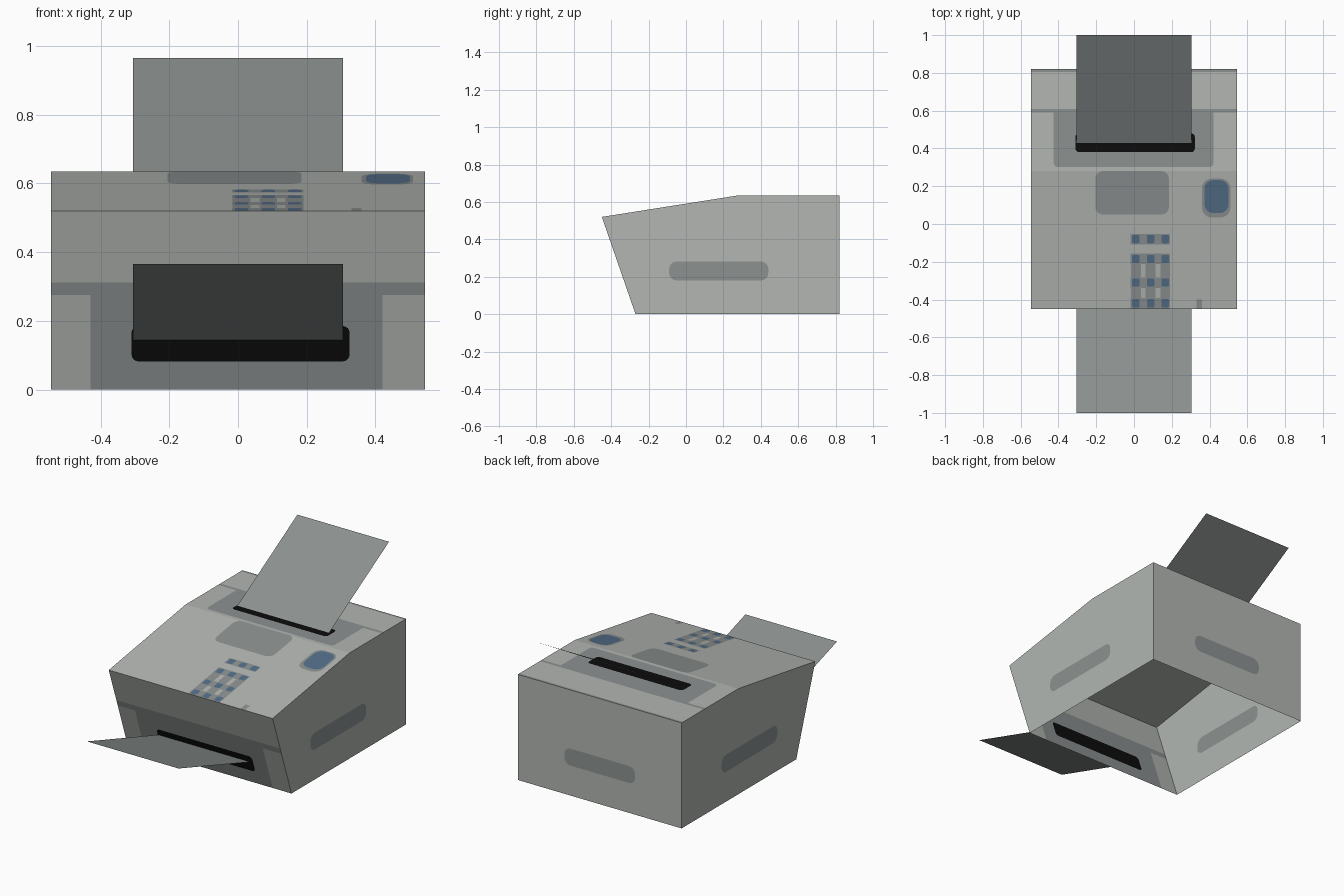
import bpy, bmesh, math
from mathutils import Vector
from mathutils.geometry import delaunay_2d_cdt

if "Cube" in bpy.data.objects:
    bpy.data.objects.remove(bpy.data.objects["Cube"])


def material(name, rgb):
    m = bpy.data.materials.new(name)
    lin = [((c / 255 + 0.055) / 1.055) ** 2.4 if c > 10 else c / 255 / 12.92 for c in rgb]
    m.diffuse_color = (*lin, 1)
    m.use_nodes = True
    m.node_tree.nodes["Principled BSDF"].inputs["Base Color"].default_value = m.diffuse_color
    return m


LIGHT, GREY, BLUE, BLACK = range(4)
mats = [material("casing_light_grey", (178, 182, 177)),
        material("panel_mid_grey", (140, 146, 145)),
        material("button_blue", (84, 110, 137)),
        material("slot_black", (12, 12, 12))]

# Main dimensions
W = 0.545
FRONT_FOOT, NOSE, NOSE_Z = -0.27, -0.45, 0.52
CREST, BACK, TOP = 0.28, 0.82, 0.635


def rect(x0, y0, x1, y1, r=0.0):
    """Rectangle outline, counter-clockwise, with optional rounded corners."""
    if r == 0:
        return [(x0, y0), (x1, y0), (x1, y1), (x0, y1)]
    pts = []
    for i, (cx, cy) in enumerate([(x1 - r, y1 - r), (x0 + r, y1 - r),
                                  (x0 + r, y0 + r), (x1 - r, y0 + r)]):
        for k in range(5):
            a = math.pi / 2 * (i + k / 4)
            pts.append((cx + r * math.cos(a), cy + r * math.sin(a)))
    return pts


def add_panel(bm, outline, details, place, flip=False):
    """Flat panel with painted shapes cut into it; later shapes lie on top."""
    polys, colours = [outline], [LIGHT]
    for poly, colour in details:
        polys.append(poly)
        colours.append(colour)
    coords, loops = [], []
    for poly in polys:
        loops.append(list(range(len(coords), len(coords) + len(poly))))
        coords += [Vector(p) for p in poly]
    out = delaunay_2d_cdt(coords, [], loops, 1, 1e-5, True)
    verts = [bm.verts.new(place(*p)) for p in out[0]]
    for tri, owners in zip(out[2], out[5]):
        order = list(reversed(tri)) if flip else tri
        f = bm.faces.new([verts[i] for i in order])
        f.material_index = colours[max(owners)] if owners else LIGHT


def finish(name, bm):
    me = bpy.data.meshes.new(name)
    bm.to_mesh(me)
    bm.free()
    for m in mats:
        me.materials.append(m)
    ob = bpy.data.objects.new(name, me)
    bpy.context.collection.objects.link(ob)
    return ob


body = bmesh.new()

# Front: sloping panel with recess and paper exit slot
front_y = lambda z: FRONT_FOOT + (NOSE - FRONT_FOOT) * z / NOSE_Z
add_panel(body, rect(-W, 0, W, NOSE_Z), [
    (rect(-W, 0.275, W, 0.312), GREY),
    (rect(-0.43, 0, 0.42, 0.312), GREY),
    (rect(-0.31, 0.082, 0.325, 0.185, 0.02), BLACK),
], lambda x, z: (x, front_y(z), z))

# Sloping control deck: display, round button, keypad
cols, rows = (0.01, 0.088, 0.165), (-0.08, -0.185, -0.31, -0.42)
deck = [(rect(-0.205, 0.05, 0.185, CREST, 0.04), GREY),
        (rect(0.36, 0.035, 0.51, 0.24, 0.05), GREY),
        (rect(0.373, 0.058, 0.50, 0.232, 0.045), BLUE),
        (rect(0.33, NOSE, 0.36, -0.40), GREY)]
deck += [(rect(-0.018, y - 0.028, 0.19, y + 0.028), GREY) for y in rows]
deck += [(rect(x - 0.026, NOSE, x + 0.026, -0.16), GREY) for x in cols]
deck += [(rect(x - 0.02, y - 0.022, x + 0.02, y + 0.022, 0.008), BLUE)
         for x in cols for y in rows]
deck_z = lambda y: NOSE_Z + (TOP - NOSE_Z) * (y - NOSE) / (CREST - NOSE)
add_panel(body, rect(-W, NOSE, W, CREST), deck, lambda x, y: (x, y, deck_z(y)))

# Flat rear top with recess and paper feed slot
add_panel(body, rect(-W, CREST, W, BACK), [
    (rect(-W, 0.59, W, 0.61), GREY),
    (rect(-0.425, 0.302, 0.42, 0.61, 0.02), GREY),
    (rect(-0.31, 0.38, 0.322, 0.48, 0.02), BLACK),
    (rect(-W, 0.805, W, BACK), GREY),
], lambda x, y: (x, y, TOP))

# Both sides with grip panels
profile = [(FRONT_FOOT, 0), (BACK, 0), (BACK, TOP), (CREST, TOP), (NOSE, NOSE_Z)]
for s in (1, -1):
    add_panel(body, profile, [(rect(-0.09, 0.18, 0.44, 0.282, 0.04), GREY)],
              lambda y, z, s=s: (s * W, y, z), flip=s < 0)

# Back with grip panel; the underside is open
add_panel(body, rect(-W, 0, W, TOP), [(rect(-0.235, 0.18, 0.235, 0.282, 0.04), GREY)],
          lambda x, z: (x, BACK, z), flip=True)

bmesh.ops.remove_doubles(body, verts=body.verts[:], dist=1e-5)
finish("casing", body)


# Paper sheets: feed sheet at the back, output tray at the front
def sheet(name, y0, z0, y1, z1, half=0.305):
    bm = bmesh.new()
    f = bm.faces.new([bm.verts.new(p) for p in [(-half, y0, z0), (half, y0, z0),
                                                (half, y1, z1), (-half, y1, z1)]])
    f.material_index = GREY
    finish(name, bm)


sheet("feed_sheet", 0.43, TOP, 1.0, 0.965)
sheet("output_tray", -1.0, 0.365, front_y(0.145), 0.145)
